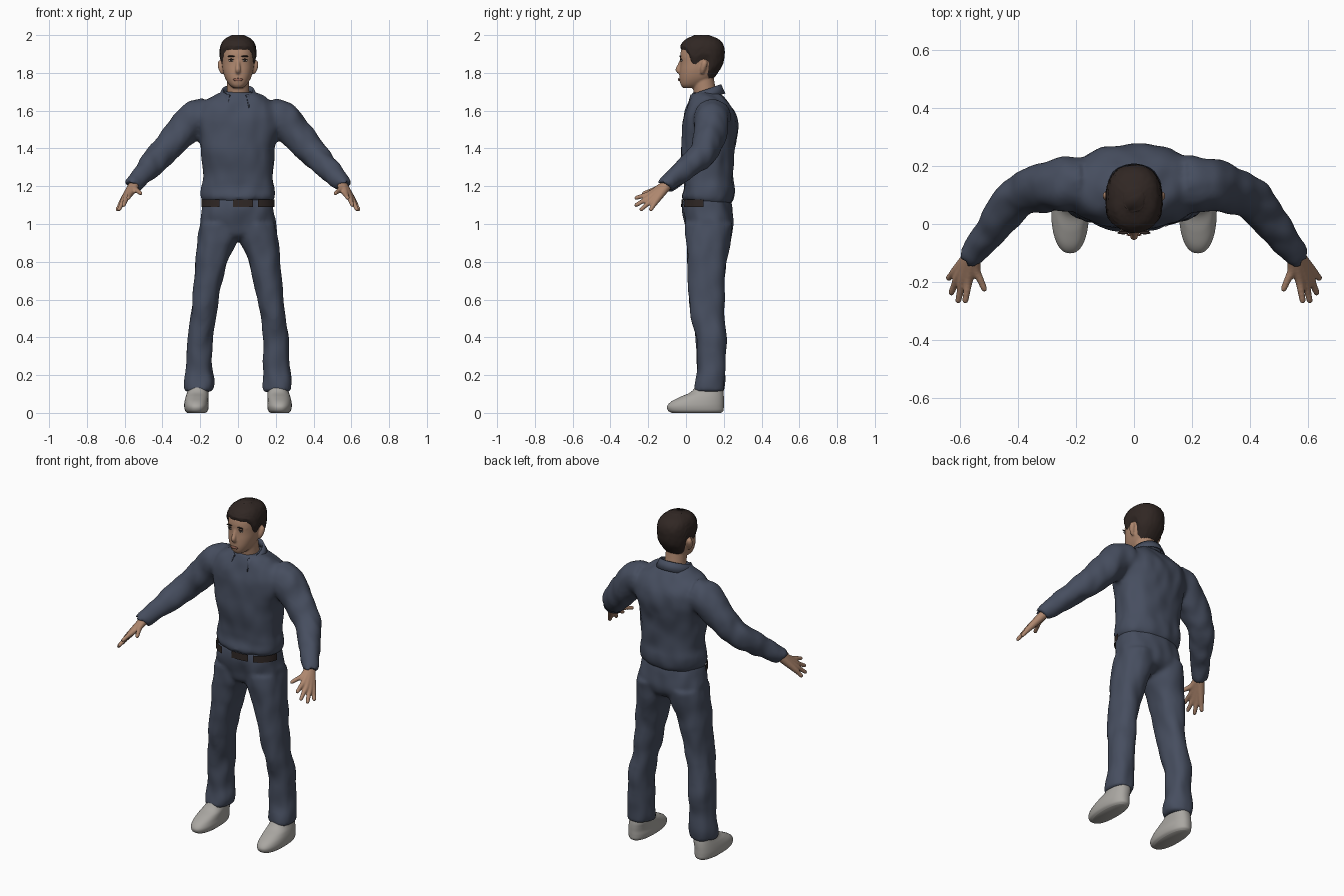
import bpy, bmesh, math, random
from mathutils import Vector, noise

random.seed(4)
cube = bpy.data.objects.get("Cube")
if cube:
    bpy.data.objects.remove(cube)


def material(name, *rgb):
    m = bpy.data.materials.new(name)
    m.use_nodes = True
    m.diffuse_color = (*rgb, 1)
    m.node_tree.nodes["Principled BSDF"].inputs["Base Color"].default_value = (*rgb, 1)
    return m


navy = material("navy cloth", .062, .076, .115)
skin = material("skin", .42, .24, .155)
hair_brown = material("hair brown", .03, .02, .017)
leather = material("dark leather", .028, .02, .018)
grey = material("shoe grey", .4, .385, .36)
lip = material("lip", .3, .13, .09)
eye_white = material("eye white", .5, .45, .4)


def spline(rows, steps=6):
    """Smooth curve through rows of numbers."""
    out = []
    for i in range(len(rows) - 1):
        p, q, r, s = (rows[max(0, min(len(rows) - 1, i + k))] for k in (-1, 0, 1, 2))
        for j in range(steps):
            t = j / steps
            out.append([b + t * ((c - a) + t * ((2 * a - 5 * b + 4 * c - d)
                        + t * (3 * (b - c) + d - a))) / 2
                        for a, b, c, d in zip(p, q, r, s)])
    return out + [list(rows[-1])]


def bridge(rings, caps=True):
    """Closed rings joined into (verts, faces)."""
    n = len(rings[0])
    verts = [v for ring in rings for v in ring]
    faces = [(i * n + j, i * n + (j + 1) % n, (i + 1) * n + (j + 1) % n, (i + 1) * n + j)
             for i in range(len(rings) - 1) for j in range(n)]
    if caps:
        faces += [tuple(range(n)), tuple(range(len(verts) - n, len(verts)))]
    return verts, faces


def on_section(row, a, off=0, e=2.3):
    """Point on a horizontal rounded section: z, centre x, front, back, half width."""
    z, xc, front, back, hw = row
    s, c = math.sin(a), -math.cos(a)
    px = math.copysign(abs(s) ** (2 / e), s) * (hw + off)
    py = math.copysign(abs(c) ** (2 / e), c) * ((back - front) / 2 + off)
    return Vector((xc + px, (front + back) / 2 + py, z))


def loft(rows, n=48, off=0):
    return bridge([[on_section(r, math.tau * k / n, off) for k in range(n)]
                   for r in spline(rows)])


def tube(rows, n=20):
    """Round limb along rows of x, y, z, radius."""
    pts = spline(rows)
    rings = []
    for i, p in enumerate(pts):
        ahead = Vector(pts[min(i + 1, len(pts) - 1)][:3])
        d = ahead - Vector(pts[max(i - 1, 0)][:3])
        u = d.cross(Vector((.3, 1, .2))).normalized()
        v = d.cross(u).normalized()
        rings.append([Vector(p[:3]) + p[3] * (u * math.cos(a) + v * math.sin(a))
                      for a in (math.tau * k / n for k in range(n))])
    return bridge(rings)


def flip(rows, s):
    return [(r[0] * s, *r[1:]) for r in rows]


def make(name, pieces, mats, voxel=0, folds=0, edit=None, rule=None, smooth=5):
    """One object from pieces, optionally fused into a single skin."""
    bm = bmesh.new()
    for verts, faces in pieces:
        vs = [bm.verts.new(v) for v in verts]
        for f in faces:
            bm.faces.new([vs[i] for i in f])
    bmesh.ops.recalc_face_normals(bm, faces=bm.faces)
    me = bpy.data.meshes.new(name)
    bm.to_mesh(me)
    ob = bpy.data.objects.new(name, me)
    bpy.context.collection.objects.link(ob)
    if voxel:
        mod = ob.modifiers.new("fuse", "REMESH")
        mod.mode, mod.voxel_size = "VOXEL", voxel
        mod = ob.modifiers.new("soften", "SMOOTH")
        mod.iterations = smooth
        bpy.context.view_layer.update()
        graph = bpy.context.evaluated_depsgraph_get()
        me = bpy.data.meshes.new_from_object(ob.evaluated_get(graph))
        ob.modifiers.clear()
        ob.data = me
        bm.clear()
        bm.from_mesh(me)
    bm.normal_update()
    if folds:
        for v, nrm in [(v, v.normal.copy()) for v in bm.verts]:
            x, y, z = v.co
            v.co += nrm * folds * noise.noise(Vector((x * 15, y * 15, z * 9)))
    if edit:
        edit(bm)
    for f in bm.faces:
        f.smooth = True
        f.material_index = rule(f.calc_center_median()) if rule else 0
    bm.to_mesh(me)
    bm.free()
    me.materials.clear()
    for m in mats:
        me.materials.append(m)
    return ob


# Shirt: torso and sleeves fused, with an open V at the throat
torso = [(1.11, 0, .01, .235, .17), (1.14, 0, -.022, .25, .192), (1.19, 0, -.012, .255, .195),
         (1.25, 0, -.015, .25, .185), (1.35, 0, -.025, .255, .193), (1.45, 0, -.025, .268, .205),
         (1.52, 0, -.02, .275, .225), (1.58, 0, -.01, .265, .235), (1.63, 0, .005, .238, .205),
         (1.67, 0, .02, .205, .145), (1.70, 0, .035, .175, .085)]
sleeve = [(.17, .14, 1.57, .095), (.235, .135, 1.555, .095), (.295, .13, 1.49, .087),
          (.4, .09, 1.375, .074), (.475, 0, 1.295, .062), (.55, -.095, 1.215, .047),
          (.56, -.108, 1.203, .043)]
V_LOW, V_SLOPE = 1.565, .54


def cut_throat(bm):
    for s in (1, -1):
        faces = [f for f in bm.faces if f.calc_center_median().y < .1
                 and f.calc_center_median().z > V_LOW - .02]
        geom = list({g for f in faces for g in (*f.verts, *f.edges, f)})
        bmesh.ops.bisect_plane(bm, geom=geom, dist=1e-5, plane_co=(0, 0, V_LOW),
                               plane_no=(s, 0, -V_SLOPE))


def throat(c):
    return int(c.y < .08 and abs(c.x) < V_SLOPE * (c.z - V_LOW))


make("shirt", [loft(torso)] + [tube(flip(sleeve, s), 28) for s in (1, -1)],
     [navy, skin], .011, .009, cut_throat, throat)

# Folded collar, open at the front
rows = []
for k in range(41):
    a = math.radians(32 + 296 * k / 40)
    s, c = math.sin(a), -math.cos(a)
    top = 1.707 + .03 * c
    drop = .045 + .03 * max(0, -c) ** 2
    rows.append([Vector((s * r, .098 + c * r * 1.02, z)) for r, z in
                 ((.082, top - .05), (.076, top), (.086, top + .003), (.108, top - drop))])
verts = [v for r in rows for v in r]
quads = [(i * 4 + j, i * 4 + j + 1, i * 4 + j + 5, i * 4 + j + 4)
         for i in range(40) for j in range(3)]
collar = make("collar", [(verts, quads)], [navy])
collar.modifiers.new("thickness", "SOLIDIFY").thickness = .006

# Trousers: hips and legs fused, with worn spots
hips = [(1.135, 0, -.01, .23, .178), (1.08, 0, -.018, .243, .188), (1, 0, -.003, .252, .2),
        (.94, 0, .015, .225, .15), (.915, 0, .06, .17, .06)]
leg = [(1, .1, 0, .25, .1), (.92, .107, 0, .235, .105), (.8, .14, .008, .215, .085),
       (.68, .162, .015, .202, .076), (.55, .18, .023, .2, .069), (.4, .2, .05, .215, .066),
       (.25, .205, .06, .207, .07), (.16, .206, .05, .205, .078), (.112, .21, .045, .2, .073)]


def side(rows, s):
    return [(r[0], r[1] * s, *r[2:]) for r in rows]


spots = [Vector((-.2, 0, .54)), Vector((.165, 0, .6)), Vector((.195, 0, .18))]


def worn(c):
    return int(c.y < .09 and any((Vector((c.x, 0, c.z)) - p).length < .013 for p in spots))


make("trousers", [loft(hips)] + [loft(side(leg, s)) for s in (1, -1)],
     [navy, grey], .011, .009, None, worn)


# Belt showing in pieces below the shirt
def belt_gaps(bm):
    shown = ((-.2, -.1), (-.03, .08), (.11, .2))
    gone = [f for f in bm.faces for c in [f.calc_center_median()]
            if c.y > .09 or not any(a < c.x < b for a, b in shown)]
    bmesh.ops.delete(bm, geom=gone, context="FACES")


make("belt", [loft([(1.09, 0, -.018, .243, .187), (1.13, 0, -.016, .24, .186)], 120, .008)],
     [leather], edit=belt_gaps)

# Shoes: dark heel and sole, grey upper
shoe = [(0, .22, -.075, .185, .048), (.012, .22, -.095, .198, .06), (.035, .22, -.1, .2, .065),
        (.06, .22, -.078, .2, .063), (.085, .217, -.03, .2, .06), (.11, .213, .025, .198, .056),
        (.15, .21, .06, .19, .05)]
# Hands: every finger runs from the wrist through its knuckle
wrist = (.548, -.092, 1.215, .027)
fingers = [((.568, -.185, 1.163), (.582, -.273, 1.135)), ((.588, -.188, 1.145), (.607, -.272, 1.095)),
           ((.603, -.178, 1.13), (.632, -.243, 1.072)), ((.612, -.16, 1.12), (.642, -.19, 1.07)),
           ((.545, -.155, 1.185), (.512, -.232, 1.16))]
for s, word in ((1, "left"), (-1, "right")):
    make(word + "_shoe", [loft(side(shoe, s))], [grey, leather],
         rule=lambda c: int(c.y > .095 or c.z < .012))
    parts = []
    for knuckle, tip in fingers:
        k, t = Vector(knuckle), Vector(tip)
        path = [wrist, (*k, .017), (*k.lerp(t, .5), .0125), (*k.lerp(t, .9), .0105), (*t, .005)]
        parts.append(tube(flip(path, s), 14))
    make(word + "_hand", parts, [skin], .005, smooth=4)

# Head with neck, nose, brow and ears
skull = [(1.72, 0, -.015, .06, .025), (1.737, 0, -.028, .09, .046), (1.77, 0, -.034, .14, .067),
         (1.81, 0, -.033, .165, .08), (1.85, 0, -.03, .185, .085), (1.9, 0, -.03, .192, .086),
         (1.94, 0, -.018, .186, .08), (1.97, 0, .008, .16, .06), (1.988, 0, .055, .11, .022)]
fine = spline(skull, 12)


def skull_at(z):
    for a, b in zip(fine, fine[1:]):
        if z <= b[0]:
            t = max(0, (z - a[0]) / (b[0] - a[0]))
            return [p + (q - p) * t for p, q in zip(a, b)]
    return fine[-1]


def face_y(x, z):
    _, _, front, back, hw = skull_at(z)
    return (front + back) / 2 - (back - front) / 2 * (1 - (abs(x) / hw) ** 2.3) ** (1 / 2.3)


features = [loft(skull),
            tube([(0, .125, 1.6, .066), (0, .1, 1.7, .06), (0, .085, 1.8, .058)], 28),
            tube([(0, -.022, 1.875, .008), (0, -.034, 1.84, .011), (0, -.042, 1.817, .014),
                  (0, -.03, 1.802, .012)]),
            tube([(0, -.015, 1.752, .013), (0, -.023, 1.765, .014), (0, -.018, 1.778, .01)])]
for s in (1, -1):
    features.append(tube([(.08 * s, .085, 1.795, .008), (.089 * s, .09, 1.82, .014),
                          (.092 * s, .098, 1.85, .016), (.088 * s, .095, 1.865, .009)]))
    features.append(tube([(.012 * s, -.022, 1.884, .008), (.035 * s, -.014, 1.887, .009),
                          (.06 * s, .0, 1.88, .007)]))
make("head", features, [skin], .005, smooth=4)


# Eyes, brows and mouth
def dab(name, x, z, size, mat, lift=0):
    ry = .005
    rings = [[Vector((x + size[0] * math.sin(u) * math.cos(a),
                      face_y(x, z) - lift - ry * math.cos(u),
                      z + size[1] * math.sin(u) * math.sin(a)))
              for a in (math.tau * k / 16 for k in range(16))]
             for u in (math.pi * (i + .1) / 8 for i in range(8))]
    make(name, [bridge(rings)], [mat])


for s, word in ((1, "left"), (-1, "right")):
    dab(word + "_eye", .036 * s, 1.865, (.015, .006), eye_white)
    dab(word + "_pupil", .036 * s, 1.866, (.007, .006), hair_brown, .002)
    dab(word + "_lash", .036 * s, 1.872, (.017, .003), hair_brown, .002)
    dab(word + "_brow", .037 * s, 1.888, (.02, .004), hair_brown, .007)
dab("mouth", 0, 1.764, (.027, .008), lip, .004)

# Hair: a cropped cap following the hairline around the skull
line = [(0, 1.925), (40, 1.922), (58, 1.9), (68, 1.85), (80, 1.845), (92, 1.872),
        (108, 1.865), (120, 1.79), (140, 1.765), (180, 1.76)]


def hairline(deg):
    for (a, p), (b, q) in zip(line, line[1:]):
        if deg <= b:
            return p + (q - p) * (deg - a) / (b - a)
    return line[-1][1]


rings = []
for i in range(25):
    u, ring = i / 24, []
    for k in range(72):
        deg = k * 5
        low = hairline(min(deg, 360 - deg))
        z = low + (1.988 - low) * math.sin(u * math.pi / 2)
        off = .002 + .01 * min(1, u * 6) + random.uniform(-.0015, .0015)
        ring.append(on_section(skull_at(z), math.radians(deg), off) + Vector((0, 0, .012 * u)))
    rings.append(ring)
verts, quads = bridge(rings, False)
quads.append(tuple(range(len(verts) - 72, len(verts))))
make("hair", [(verts, quads)], [hair_brown])
